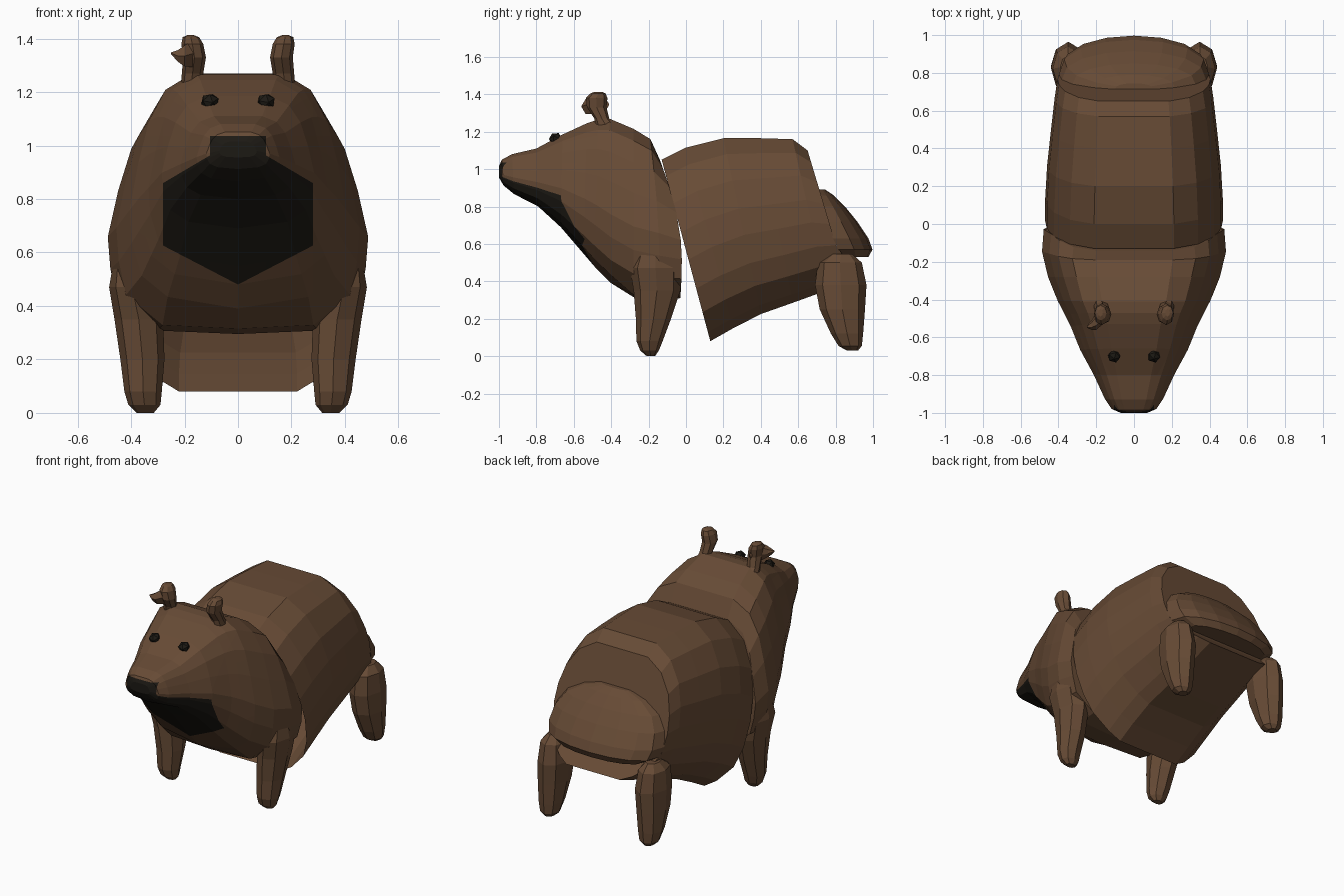
import bpy, bmesh, math
from mathutils import Vector, Matrix

if "Cube" in bpy.data.objects:
    bpy.data.objects.remove(bpy.data.objects["Cube"])


def material(name, rgb):
    m = bpy.data.materials.new(name)
    m.diffuse_color = (*rgb, 1)
    m.use_nodes = True
    m.node_tree.nodes["Principled BSDF"].inputs["Base Color"].default_value = m.diffuse_color
    return m


brown = material("brown fur", (0.135, 0.070, 0.036))
dark = material("dark muzzle", (0.012, 0.010, 0.007))


def finish(bm, name, mats=(brown,)):
    me = bpy.data.meshes.new(name)
    bm.to_mesh(me)
    bm.free()
    for m in mats:
        me.materials.append(m)
    ob = bpy.data.objects.new(name, me)
    bpy.context.collection.objects.link(ob)
    return ob


def loft(rings, open_start=False):
    """Skin a list of equal-length rings and cap the ends with cross strips."""
    bm = bmesh.new()
    vr = [[bm.verts.new(p) for p in r] for r in rings]
    n = len(rings[0])
    for a, b in zip(vr, vr[1:]):
        for j in range(n):
            k = (j + 1) % n
            bm.faces.new((a[j], a[k], b[k], b[j]))
    start = []
    for ring in (vr[0], vr[-1]):
        for j in range((n - 1) // 2):
            quad = [ring[j], ring[j + 1], ring[n - 2 - j], ring[n - 1 - j]]
            f = bm.faces.new(list(dict.fromkeys(quad)))
            if ring is vr[0]:
                start.append(f)
    bmesh.ops.recalc_face_normals(bm, faces=bm.faces)
    if open_start:
        bmesh.ops.delete(bm, geom=start, context='FACES')
    return bm


def slanted_ring(top, bottom, width, half, bulge=0.0, kick=0.0):
    """Symmetric cross-section between a top and a bottom (y, z) point."""
    side = []
    for x, t in half:
        k = kick * max(0, t - 0.76) / 0.24
        side.append((x * width,
                     top[0] + (bottom[0] - top[0]) * t + bulge * math.sin(math.pi * t) + k,
                     top[1] + (bottom[1] - top[1]) * t + k * 0.45))
    mirror = [(-x, y, z) for x, y, z in reversed(side) if x > 1e-6]
    return side + mirror


# Barrel body, open toward the chest, with a lip under the rump
body_half = [(0.45, 0.0), (0.72, 0.09), (0.90, 0.24), (0.98, 0.40), (1.0, 0.55),
             (0.96, 0.71), (0.86, 0.84), (0.64, 0.95), (0.47, 1.0)]
body = [((-0.13, 1.05), (0.13, 0.08), 0.47), ((0.0, 1.115), (0.25, 0.148), 0.47),
        ((0.20, 1.165), (0.40, 0.225), 0.46), ((0.40, 1.165), (0.57, 0.285), 0.44),
        ((0.57, 1.16), (0.75, 0.35), 0.42),
        ((0.65, 1.10), (0.865, 0.385), 0.405, body_half, 0.0, 0.085)]
finish(loft([slanted_ring(*(s if len(s) > 3 else (*s, body_half))) for s in body], True), "body")

# Rump pad: wide arch, flat against the body and fullest near the bottom
rump = []
for z, w, y0, y1 in [(0.53, 0.30, 0.85, 0.975), (0.57, 0.38, 0.815, 0.997),
                     (0.63, 0.40, 0.785, 0.975), (0.72, 0.385, 0.755, 0.915),
                     (0.80, 0.33, 0.73, 0.85), (0.86, 0.22, 0.715, 0.79),
                     (0.89, 0.10, 0.715, 0.745)]:
    rump.append([(w * math.cos(math.pi * k / 8),
                  y0 + (y1 - y0) * max(0, math.sin(math.pi * k / 8)) ** 0.8, z)
                 for k in range(9)])
finish(loft(rump), "rump")

# Head and chest in one tapering form
head_half = [(0.42, 0.0), (0.67, 0.07), (0.82, 0.20), (0.92, 0.38), (1.0, 0.58),
             (0.98, 0.72), (0.89, 0.86), (0.65, 0.95), (0.0, 1.0)]
chest_half = head_half[:6] + [(0.92, 0.86), (0.62, 0.985), (0.0, 1.0)]
head = [((-1.0, 1.015), (-1.0, 0.955), 0.07), ((-0.985, 1.05), (-0.975, 0.912), 0.118),
        ((-0.93, 1.08), (-0.92, 0.867), 0.155), ((-0.80, 1.11), (-0.79, 0.80), 0.215),
        ((-0.66, 1.185), (-0.67, 0.69), 0.285), ((-0.53, 1.245), (-0.55, 0.55), 0.335),
        ((-0.47, 1.265), (-0.49, 0.48), 0.365), ((-0.41, 1.27), (-0.40, 0.39), 0.405),
        ((-0.28, 1.215), (-0.28, 0.315), 0.455, chest_half),
        ((-0.19, 1.16), (-0.14, 0.295), 0.487, chest_half, 0.015),
        ((-0.14, 1.05), (-0.03, 0.31), 0.478, chest_half, 0.05)]
bm = loft([slanted_ring(*(s if len(s) > 3 else (*s, head_half))) for s in head])


# Cut the outline of the dark muzzle patch into the front of the head
def cut(co, no):
    faces = [f for f in bm.faces if f.calc_center_median().y < -0.42]
    geom = faces + list({e for f in faces for e in f.edges}) + list({v for f in faces for v in f.verts})
    bmesh.ops.bisect_plane(bm, geom=geom, dist=1e-4, plane_co=co, plane_no=no)


cut((0, 0, 1.035), (0, 0, 1))
for s in (1, -1):
    cut((s * 0.105, 0, 0), (1, 0, 0))
    cut((s * 0.28, 0, 0), (1, 0, 0))
    cut((0, 0, 0.48), (-s * 0.52, 0, 1))
    cut((0, 0, 1.025), (s * 0.59, 0, 1))
bm.normal_update()
for f in bm.faces:
    c = f.calc_center_median()
    x = abs(c.x)
    patch = x < 0.28 and 0.48 + 0.52 * x < c.z < 1.025 - 0.59 * x
    nose = x < 0.105 and 0.9 < c.z < 1.035
    if c.y < -0.42 and f.normal.y < 0.05 and (patch or nose):
        f.material_index = 1
finish(bm, "head_and_chest", (brown, dark))


# Legs and ears: eight-sided rings given as z, x range, y range
def limb(name, sections, side):
    rings = []
    for z, x0, x1, y0, y1 in sections:
        rings.append([(side * ((x0 + x1) / 2 + (x1 - x0) / 2 * math.cos(a)),
                       (y0 + y1) / 2 + (y1 - y0) / 2 * math.sin(a), z)
                      for a in (math.pi / 4 * k for k in range(8))])
    finish(loft(rings), name)


front = [(0.60, 0.36, 0.46, -0.25, -0.08), (0.47, 0.31, 0.482, -0.30, -0.025),
         (0.35, 0.28, 0.462, -0.28, -0.03), (0.20, 0.275, 0.44, -0.268, -0.08),
         (0.08, 0.285, 0.425, -0.265, -0.125), (0.03, 0.29, 0.41, -0.245, -0.145),
         (0.0, 0.315, 0.38, -0.21, -0.165)]
hind = [(0.545, 0.31, 0.39, 0.77, 0.89), (0.50, 0.27, 0.43, 0.705, 0.94),
        (0.38, 0.255, 0.44, 0.69, 0.965), (0.25, 0.265, 0.44, 0.715, 0.957),
        (0.12, 0.28, 0.43, 0.775, 0.947), (0.055, 0.295, 0.415, 0.815, 0.94),
        (0.03, 0.325, 0.385, 0.86, 0.92)]
lobe = [(1.21, 0.14, 0.215, -0.48, -0.35), (1.27, 0.13, 0.21, -0.49, -0.41),
        (1.33, 0.12, 0.205, -0.53, -0.425), (1.38, 0.13, 0.212, -0.535, -0.42),
        (1.405, 0.145, 0.207, -0.51, -0.43), (1.413, 0.165, 0.19, -0.49, -0.45)]
for side, tag in ((1, "right"), (-1, "left")):
    limb("front_leg_" + tag, front, side)
    limb("hind_leg_" + tag, hind, side)
    limb("ear_" + tag, lobe, side)

    # Eye
    bm = bmesh.new()
    bmesh.ops.create_icosphere(bm, subdivisions=1, radius=1)
    bm.transform(Matrix.Translation((side * 0.105, -0.70, 1.165))
                 @ Matrix.Rotation(math.radians(30), 4, 'X')
                 @ Matrix.Diagonal((0.036, 0.036, 0.03, 1)))
    finish(bm, "eye_" + tag, (dark,))

# Folded tip curling out of the left ear
path = [((-0.165, -0.47, 1.345), 0.06), ((-0.20, -0.515, 1.335), 0.045),
        ((-0.225, -0.535, 1.335), 0.025), ((-0.25, -0.545, 1.345), 0.004)]
finish(loft([[Vector(c) + Vector((0, math.cos(a) * r, math.sin(a) * r))
              for a in (math.pi / 3 * k for k in range(6))] for c, r in path]), "ear_tip")
